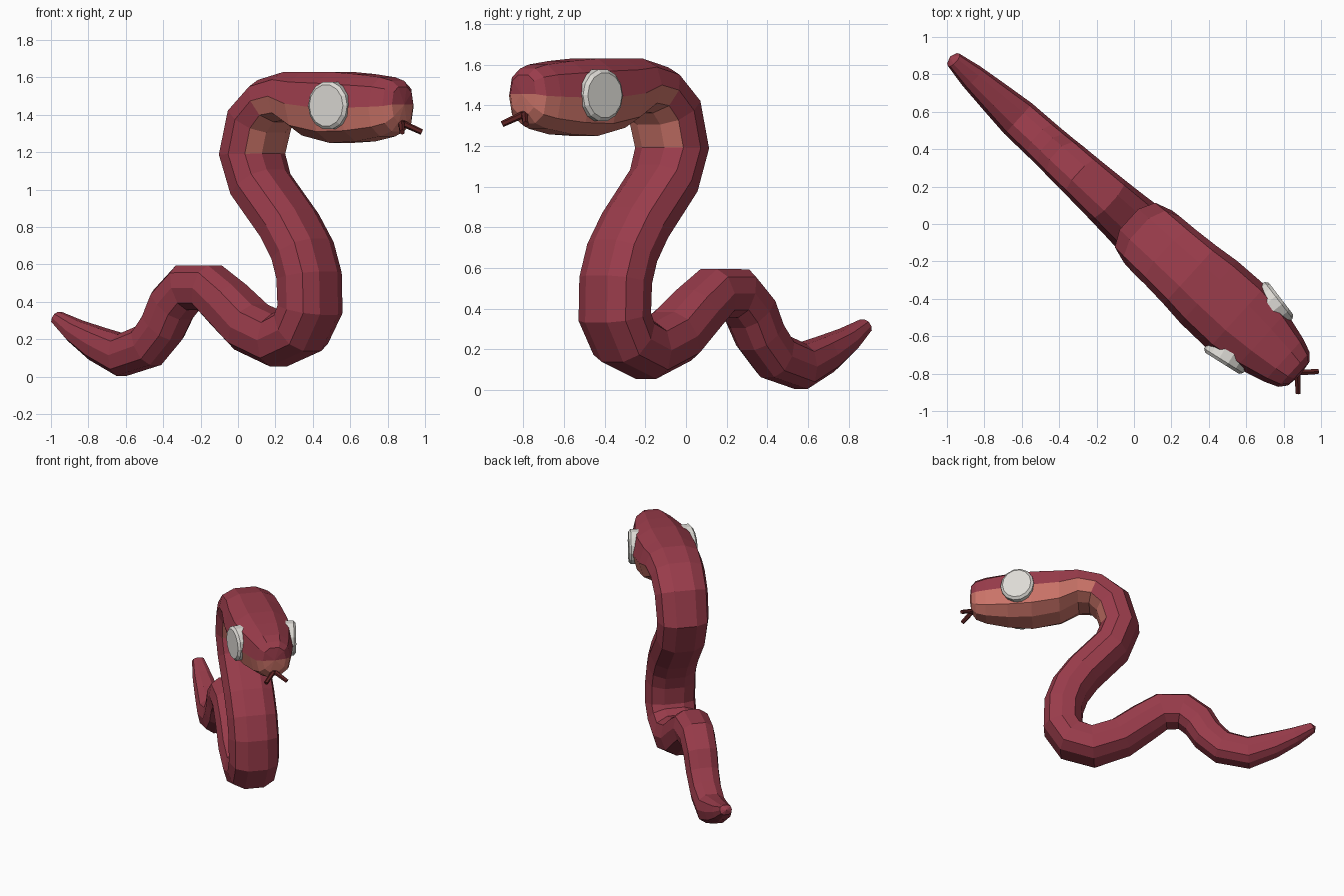
import bpy, bmesh, math
from mathutils import Vector

if "Cube" in bpy.data.objects:
    bpy.data.objects.remove(bpy.data.objects["Cube"])

# The snake lies in one vertical plane, turned about 42 degrees from the x axis
A = math.radians(42.3)
ALONG = Vector((math.cos(A), -math.sin(A), 0))
SIDE = Vector((math.sin(A), math.cos(A), 0))
UP = Vector((0, 0, 1))


def place(s, l, z):
    return ALONG * s + SIDE * l + UP * z


def material(name, rgb):
    m = bpy.data.materials.new(name)
    m.diffuse_color = (*rgb, 1)
    m.use_nodes = True
    m.node_tree.nodes["Principled BSDF"].inputs["Base Color"].default_value = m.diffuse_color
    return m


red = material("red_skin", (0.32, 0.045, 0.07))
salmon = material("salmon_belly", (0.62, 0.18, 0.145))
white = material("eye_white", (0.72, 0.70, 0.66))
dark = material("dark_red_tongue", (0.12, 0.018, 0.018))


def finish(bm, name, mats):
    bmesh.ops.recalc_face_normals(bm, faces=bm.faces)
    me = bpy.data.meshes.new(name)
    bm.to_mesh(me)
    bm.free()
    for m in mats:
        me.materials.append(m)
    ob = bpy.data.objects.new(name, me)
    bpy.context.collection.objects.link(ob)
    return ob


# Body and head: (x of centre, z of centre, half thickness, half width)
body = [
    (-0.965, 0.315, 0.035, 0.045), (-0.87, 0.245, 0.062, 0.07),
    (-0.75, 0.175, 0.09, 0.09), (-0.62, 0.115, 0.11, 0.11),
    (-0.48, 0.165, 0.115, 0.115), (-0.40, 0.27, 0.118, 0.12),
    (-0.35, 0.385, 0.122, 0.125), (-0.27, 0.475, 0.125, 0.13),
    (-0.15, 0.475, 0.125, 0.14), (-0.05, 0.385, 0.13, 0.15),
    (0.07, 0.265, 0.135, 0.165), (0.22, 0.195, 0.14, 0.175),
    (0.335, 0.25, 0.14, 0.18), (0.385, 0.36, 0.14, 0.185),
    (0.38, 0.54, 0.14, 0.185), (0.345, 0.675, 0.138, 0.185),
    (0.275, 0.81, 0.135, 0.185), (0.12, 1.03, 0.135, 0.185),
    (0.075, 1.19, 0.138, 0.19), (0.115, 1.375, 0.136, 0.195),
    (0.20, 1.475, 0.125, 0.20),
]
head = [
    (0.30, 1.50, 0.13, 0.21), (0.40, 1.46, 0.17, 0.225),
    (0.55, 1.44, 0.19, 0.23), (0.68, 1.438, 0.18, 0.20),
    (0.80, 1.443, 0.158, 0.155), (0.855, 1.447, 0.135, 0.125),
    (0.88, 1.455, 0.095, 0.085),
]
stations = [(x / math.cos(A), z, a, w) for x, z, a, w in body + head]
SIDES = 10


def power(v, e=0.8):
    return math.copysign(abs(v) ** e, v)


bm = bmesh.new()
rings = []
for i, (s, z, a, w) in enumerate(stations):
    p, q = stations[max(i - 1, 0)], stations[min(i + 1, len(stations) - 1)]
    t = Vector((q[0] - p[0], q[1] - p[1])).normalized()
    n = Vector((-t.y, t.x)) if i < len(body) else Vector((0, 1))
    ring = []
    for k in range(SIDES):
        g = math.tau * k / SIDES
        h = a * power(math.sin(g)) / 0.96
        ring.append(bm.verts.new(place(s + n.x * h, w * power(math.cos(g)), z + n.y * h)))
    rings.append(ring)


def belly(i, k):
    # throat has a narrow salmon strip, the head is salmon on its whole lower half
    if i >= len(body) - 1:
        return k >= 5
    return i >= len(body) - 3 and 6 <= k <= 8


for i in range(len(rings) - 1):
    for k in range(SIDES):
        j = (k + 1) % SIDES
        f = bm.faces.new((rings[i][k], rings[i][j], rings[i + 1][j], rings[i + 1][k]))
        f.material_index = int(belly(i, k))
# rounded ends at the tail tip and nose
for i, ds, dz in ((0, -0.025, 0.01), (len(rings) - 1, 0.012, 0)):
    s, z = stations[i][:2]
    c = bm.verts.new(place(s + ds, 0, z + dz))
    for k in range(SIDES):
        f = bm.faces.new((rings[i][k], rings[i][(k + 1) % SIDES], c))
        f.material_index = int(belly(i, k))
finish(bm, "snake_body", [red, salmon])

# Eyes: shallow bevelled discs on both sides of the head
for side, name in ((1, "left_eye"), (-1, "right_eye")):
    bm = bmesh.new()
    out = (SIDE * side + ALONG * 0.18).normalized()
    fwd = UP.cross(out)
    centre = place(0.848, side * 0.226, 1.45)
    loops = []
    for r, d in ((0.13, -0.09), (0.13, -0.008), (0.112, 0.008)):
        loops.append([bm.verts.new(centre + out * d + r * (
            fwd * math.cos(math.tau * k / 14) * 0.95 + UP * math.sin(math.tau * k / 14)))
            for k in range(14)])
    for lo, hi in zip(loops, loops[1:]):
        for k in range(14):
            j = (k + 1) % 14
            bm.faces.new((lo[k], lo[j], hi[j], hi[k]))
    bm.faces.new(loops[0])
    bm.faces.new(loops[-1])
    finish(bm, name, [white])


# Forked tongue: a stem and two prongs
def rod(bm, p, q, r):
    d = q - p
    m = d.to_track_quat('Z', 'Y').to_matrix().to_4x4()
    m.translation = (p + q) / 2
    bmesh.ops.create_cone(bm, cap_ends=True, segments=6, radius1=r, radius2=r * 0.85,
                          depth=d.length, matrix=m)


bm = bmesh.new()
fork = place(1.195, 0, 1.352)
rod(bm, place(1.06, 0, 1.41), fork, 0.02)
for side in (1, -1):
    rod(bm, place(1.18, 0, 1.358), place(1.258, side * 0.078, 1.308), 0.018)
finish(bm, "tongue", [dark])
